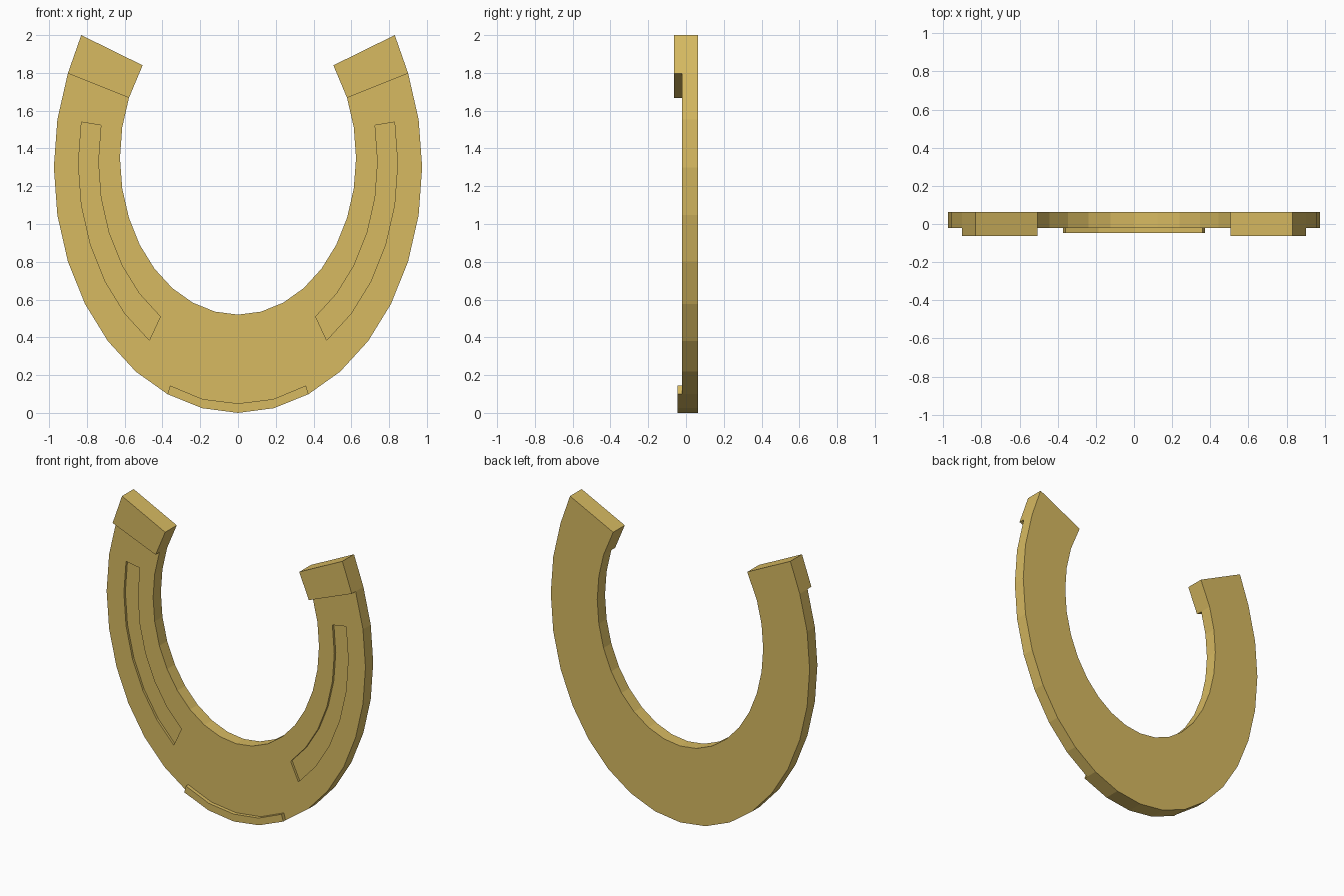
import bpy, bmesh, math

if "Cube" in bpy.data.objects:
    bpy.data.objects.remove(bpy.data.objects["Cube"])

STEP = math.radians(11.25)
BACK, FRONT, CALK, TOE = 0.0625, -0.021, -0.0625, -0.046

gold = bpy.data.materials.new("warm_gold")
gold.diffuse_color = (0.68, 0.49, 0.12, 1)
gold.use_nodes = True
gold.node_tree.nodes["Principled BSDF"].inputs["Base Color"].default_value = gold.diffuse_color


def ellipse(zc, a, b):
    """Point on an ellipse, k steps round from the bottom."""
    return lambda k: (a * math.sin(k * STEP), zc - b * math.cos(k * STEP))


def strip(name, outer, inner, y0, y1):
    """Solid curved bar between two matching outlines of (x, z) points."""
    bm = bmesh.new()
    rows = [[bm.verts.new((x, y, z)) for x, y, z in
             ((*o[:1], y0, o[1]), (*i[:1], y0, i[1]), (*i[:1], y1, i[1]), (*o[:1], y1, o[1]))]
            for o, i in zip(outer, inner)]
    for a, b in zip(rows, rows[1:]):
        for j in range(4):
            n = (j + 1) % 4
            bm.faces.new((a[j], a[n], b[n], b[j]))
    bm.faces.new(rows[0])
    bm.faces.new(rows[-1])
    bmesh.ops.recalc_face_normals(bm, faces=bm.faces)
    me = bpy.data.meshes.new(name)
    bm.to_mesh(me)
    bm.free()
    me.materials.append(gold)
    ob = bpy.data.objects.new(name, me)
    bpy.context.collection.objects.link(ob)
    return ob


def mirrored(points, side):
    return [(side * x, z) for x, z in points]


# Outlines of the shoe
rim = ellipse(1.30, 0.975, 1.30)
bore = ellipse(1.35, 0.625, 0.83)
heel_out, heel_in = (0.83, 2.0), (0.505, 1.84)
outer = mirrored([heel_out], -1) + [rim(k) for k in range(-10, 11)] + [heel_out]
inner = mirrored([heel_in], -1) + [bore(k) for k in range(-10, 11)] + [heel_in]
shoe = strip("horseshoe_body", outer, inner, FRONT, BACK)

# Shallow nail grooves and raised heel blocks on both branches
groove_out = ellipse(1.32, 0.845, 1.125)
groove_in = ellipse(1.33, 0.74, 0.987)
for side, tag in ((-1, "left"), (1, "right")):
    cutter = strip(f"{tag}_groove_cutter",
                   mirrored([groove_out(k) for k in range(3, 10)], side),
                   mirrored([groove_in(k) for k in range(3, 10)], side),
                   FRONT - 0.05, FRONT + 0.016)
    cutter.hide_render = True
    cutter.hide_set(True)
    cut = shoe.modifiers.new(f"{tag}_groove", 'BOOLEAN')
    cut.operation, cut.solver, cut.object = 'DIFFERENCE', 'EXACT', cutter
    strip(f"{tag}_heel_block",
          mirrored([rim(10), heel_out], side),
          mirrored([bore(10), heel_in], side), CALK, FRONT)

# Raised clip along the toe
toe_in = [(-0.36, 0.145), (-0.187, 0.073), (0, 0.05), (0.187, 0.073), (0.36, 0.145)]
strip("toe_clip", [rim(k) for k in range(-2, 3)], toe_in, TOE, FRONT)
